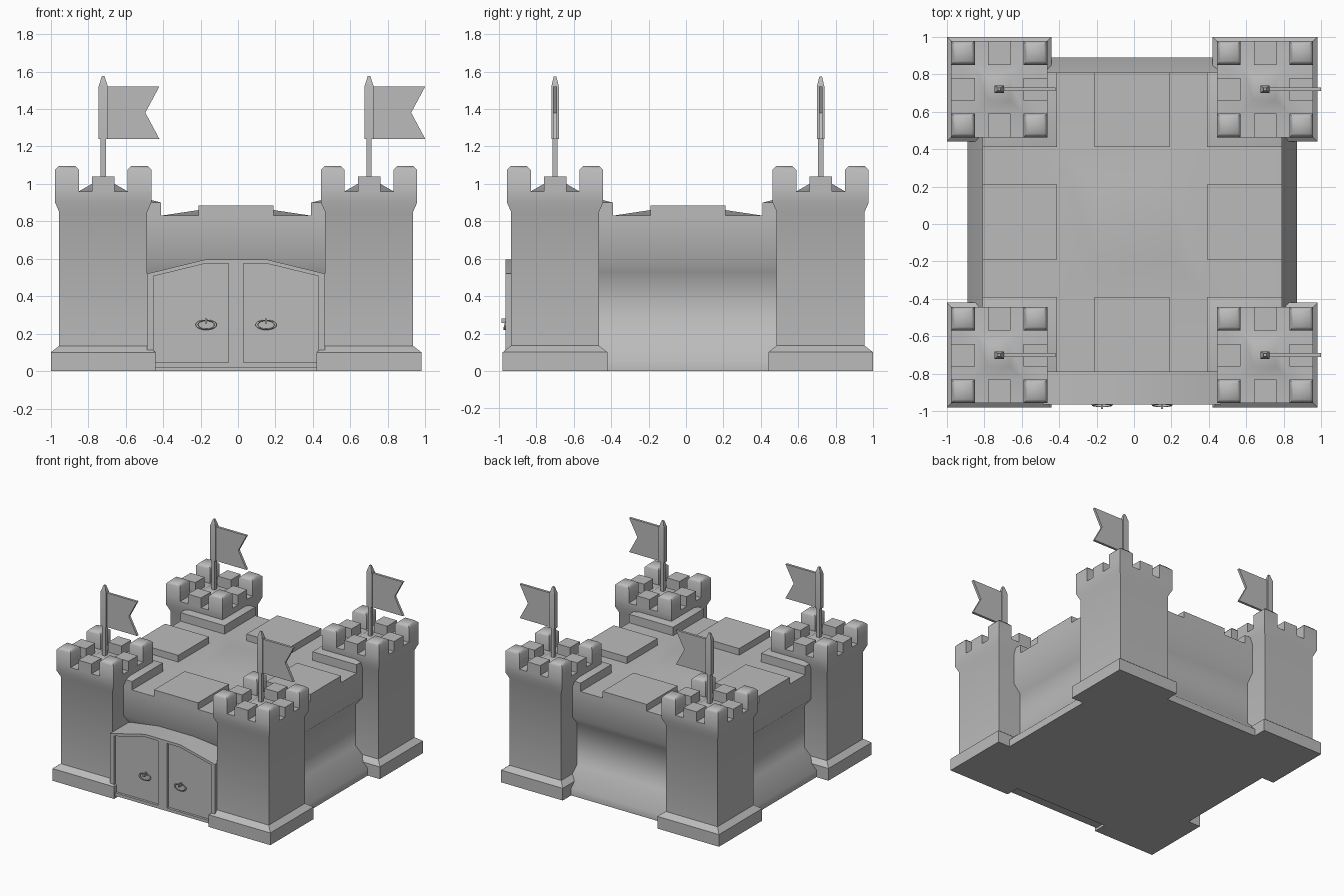
import bpy, bmesh, math
from mathutils import Matrix, Vector

if "Cube" in bpy.data.objects:
    bpy.data.objects.remove(bpy.data.objects["Cube"], do_unlink=True)

CENTRE = Vector((-0.01, 0.01, 0))
STONE = (0.5, 0.5, 0.5, 1)
stone = bpy.data.materials.new("stone_grey")
stone.use_nodes = True
stone.diffuse_color = STONE
stone.node_tree.nodes["Principled BSDF"].inputs["Base Color"].default_value = STONE


def finish(name, bm, at=(0, 0, 0)):
    bmesh.ops.recalc_face_normals(bm, faces=bm.faces)
    mesh = bpy.data.meshes.new(name)
    bm.to_mesh(mesh)
    bm.free()
    mesh.materials.append(stone)
    obj = bpy.data.objects.new(name, mesh)
    obj.location = CENTRE + Vector(at)
    bpy.context.collection.objects.link(obj)
    bpy.ops.object.select_all(action="DESELECT")
    obj.select_set(True)
    bpy.context.view_layer.objects.active = obj
    bpy.ops.object.shade_smooth_by_angle(angle=math.radians(50))
    return obj


def loft(bm, rings, x=0, y=0):
    """Stack rectangular rings (half x, half y, z) and cap both ends."""
    loops = [[bm.verts.new((x + sx * hx, y + sy * hy, z))
              for sx, sy in ((-1, -1), (1, -1), (1, 1), (-1, 1))]
             for hx, hy, z in rings]
    for a, b in zip(loops, loops[1:]):
        for i in range(4):
            j = (i + 1) % 4
            bm.faces.new((a[i], a[j], b[j], b[i]))
    bm.faces.new(loops[0][::-1])
    bm.faces.new(loops[-1])


def prism(bm, outline, y0, y1):
    """Extrude an x-z outline from y0 to y1."""
    face = bm.faces.new([bm.verts.new((x, y0, z)) for x, z in outline])
    out = bmesh.ops.extrude_face_region(bm, geom=[face])["geom"]
    moved = [v for v in out if isinstance(v, bmesh.types.BMVert)]
    bmesh.ops.translate(bm, verts=moved, vec=(0, y1 - y0, 0))


def battlements(name, at, outer, inner, mid, floor, mid_top, corner_top, rise, chamfer):
    """Eight merlons around a square floor, the corner ones chamfered."""
    bm = bmesh.new()
    c, h = (outer + inner) / 2, (outer - inner) / 2
    low = floor - 0.01
    for sx in (-1, 0, 1):
        for sy in (-1, 0, 1):
            if sx and sy:
                rings = [(h, h, low), (h, h, corner_top),
                         (h - chamfer, h - chamfer, corner_top + rise)]
            elif sx or sy:
                hx, hy = (h if sx else mid), (h if sy else mid)
                rings = [(hx, hy, low), (hx, hy, mid_top)]
            else:
                continue
            loft(bm, rings, sx * c, sy * c)
    finish(name, bm, at)


def square_block(name, at, profile):
    bm = bmesh.new()
    loft(bm, [(h, h, z) for h, z in profile])
    finish(name, bm, at)


# Central keep: flared foot, overhanging upper wall, raised roof
square_block("keep_walls", (0, 0, 0),
             [(0.88, 0), (0.88, 0.06), (0.74, 0.19), (0.74, 0.53), (0.80, 0.60),
              (0.80, 0.83), (0.40, 0.83), (0.20, 0.86)])
battlements("keep_battlements", (0, 0, 0), 0.80, 0.40, 0.20, 0.83, 0.885, 0.90, 0.015, 0.06)

# Four corner towers with flagpoles and flags
for sy, depth in ((-1, "front"), (1, "back")):
    for sx, side in ((-1, "right"), (1, "left")):
        tag = f"{depth}_{side}"
        at = (0.71 * sx, 0.71 * sy, 0)
        square_block(f"{tag}_tower", at,
                     [(0.28, 0), (0.28, 0.10), (0.235, 0.135), (0.235, 0.85),
                      (0.257, 0.90), (0.257, 0.96), (0.13, 0.96), (0.06, 1.0)])
        battlements(f"{tag}_tower_battlements", at, 0.257, 0.13, 0.06,
                    0.96, 1.04, 1.075, 0.02, 0.02)
        bm = bmesh.new()
        loft(bm, [(0.014, 0.014, 0.98), (0.014, 0.014, 1.25)])
        loft(bm, [(0.025, 0.02, 1.24), (0.025, 0.02, 1.52),
                  (0.015, 0.013, 1.55), (0.007, 0.007, 1.575)])
        finish(f"{tag}_flagpole", bm, at)
        bm = bmesh.new()
        prism(bm, [(0.02, 1.24), (0.30, 1.24), (0.225, 1.38), (0.30, 1.52), (0.02, 1.52)],
              -0.01, 0.01)
        finish(f"{tag}_flag", bm, at)

# Gate: recessed leaves behind a raised frame with a shallow arch
FRONT, RECESS, BACK = -0.975, -0.955, -0.72
arch = [(-0.475, 0.52), (-0.16, 0.597), (0.16, 0.597), (0.475, 0.52)]
inner = [(-0.44, 0.507), (-0.16, 0.575), (0.16, 0.575), (0.44, 0.507)]
bm = bmesh.new()
prism(bm, [(-0.475, 0.02)] + arch + [(0.475, 0.02)], BACK, RECESS)
finish("gate_leaves", bm)
bm = bmesh.new()
prism(bm, [(-0.475, 0.02)] + arch + [(0.475, 0.02), (0.44, 0.02)]
      + inner[::-1] + [(-0.44, 0.02)], RECESS + 0.002, FRONT)
for x0, x1, z0, z1 in ((-0.04, 0.04, 0.04, 0.58), (-0.44, 0.44, 0.02, 0.045)):
    prism(bm, [(x0, z0), (x1, z0), (x1, z1), (x0, z1)], RECESS + 0.002, FRONT)
finish("gate_frame", bm)

# Gate handles: oval rings hung on small pegs
for sx, side in ((-1, "right"), (1, "left")):
    bpy.ops.mesh.primitive_torus_add(major_radius=0.05, minor_radius=0.007,
                                     major_segments=20, minor_segments=6)
    ring = bpy.context.object
    ring.name = f"{side}_gate_ring"
    ring.data.transform(Matrix.Diagonal((1, 0.5, 1, 1)))
    ring.data.transform(Matrix.Rotation(math.radians(75), 4, "X"))
    ring.location = CENTRE + Vector((0.16 * sx, -0.975, 0.247))
    ring.data.materials.append(stone)
    bpy.ops.object.shade_smooth()
    bm = bmesh.new()
    loft(bm, [(0.005, 0.022, 0.255), (0.005, 0.022, 0.28)])
    finish(f"{side}_gate_peg", bm, (0.16 * sx, -0.975, 0))
